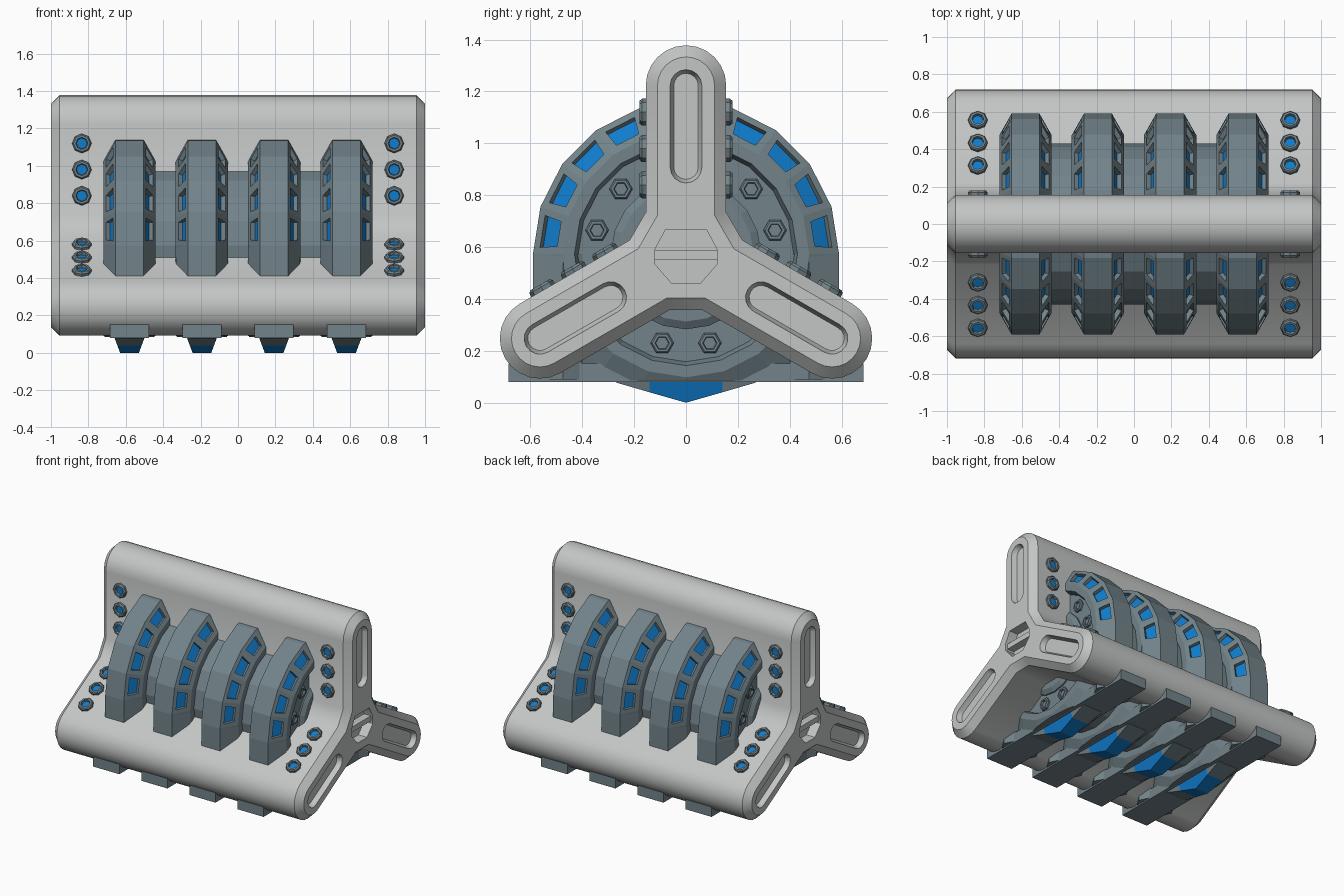
import bpy, bmesh, math
from mathutils import Vector, Matrix

if "Cube" in bpy.data.objects:
    bpy.data.objects.remove(bpy.data.objects["Cube"])

HUB = 0.573   # height of the common axis
ARMS = [math.radians(90 + 120 * k) for k in range(3)]


def material(name, rgb):
    m = bpy.data.materials.new(name)
    m.diffuse_color = (*rgb, 1)
    m.use_nodes = True
    m.node_tree.nodes["Principled BSDF"].inputs["Base Color"].default_value = m.diffuse_color
    return m


GREY = material("light grey", (0.55, 0.56, 0.56))
SLATE = material("slate", (0.17, 0.23, 0.255))
BLUE = material("bright blue", (0.005, 0.2, 0.6))


def loft(bm, loops):
    """Skin equal-length loops of points and cap both ends."""
    rows = [[bm.verts.new(p) for p in loop] for loop in loops]
    n = len(rows[0])
    for a, b in zip(rows, rows[1:]):
        for i in range(n):
            bm.faces.new((a[i], a[(i + 1) % n], b[(i + 1) % n], b[i]))
    bm.faces.new(rows[0])
    bm.faces.new(rows[-1])
    bmesh.ops.recalc_face_normals(bm, faces=bm.faces)


def finish(name, bm, *mats):
    me = bpy.data.meshes.new(name)
    bm.to_mesh(me)
    bm.free()
    ob = bpy.data.objects.new(name, me)
    bpy.context.collection.objects.link(ob)
    for m in mats:
        me.materials.append(m)
    return ob


def solid(name, loops, *mats):
    bm = bmesh.new()
    loft(bm, loops)
    return finish(name, bm, *mats)


def box(name, lo, hi, mat):
    loops = [[(x, lo[1], lo[2]), (x, hi[1], lo[2]), (x, hi[1], hi[2]), (x, lo[1], hi[2])]
             for x in (lo[0], hi[0])]
    return solid(name, loops, mat)


def ring(r, x, n=20):
    return [Vector((x, r * math.cos(2 * math.pi * i / n), HUB + r * math.sin(2 * math.pi * i / n)))
            for i in range(n)]


def arm_point(a, s, t, x):
    """Point s along an arm and t to its left, at position x."""
    c, d = math.cos(a), math.sin(a)
    return Vector((x, s * c - t * d, HUB + s * d + t * c))


def frame_outline(w, x):
    s0 = (0.215 - (0.155 - w) - w * math.sin(math.pi / 3)) / 0.5
    pts = []
    for a in ARMS:
        pts.append(arm_point(a, s0, -w, x))
        for i in range(13):
            t = math.pi * (i / 12 - 0.5)
            pts.append(arm_point(a, 0.65 + w * math.cos(t), w * math.sin(t), x))
        pts.append(arm_point(a, s0, w, x))
    return pts


def slot_outline(a, w, x):
    pts = []
    for s, start in ((0.65, -90), (0.335, 90)):
        for i in range(9):
            t = math.radians(start + i * 22.5)
            pts.append(arm_point(a, s + w * math.cos(t), w * math.sin(t), x))
    return pts


# Three-armed frame with chamfered ends
frame = solid("three_arm_frame", [frame_outline(0.11, -1), frame_outline(0.155, -0.955),
                                  frame_outline(0.155, 0.955), frame_outline(0.11, 1)], GREY)

# Slots and centre recess cut into both ends
hole = [(-0.08, 0.665), (-0.12, 0.59), (-0.12, 0.535), (-0.055, 0.46),
        (0.055, 0.46), (0.12, 0.535), (0.12, 0.59), (0.08, 0.665)]
cut = bmesh.new()
for side in (-1, 1):
    for a in ARMS:
        loft(cut, [slot_outline(a, 0.063, side * 1.01), slot_outline(a, 0.06, side * 0.995),
                   slot_outline(a, 0.047, side * 0.965)])
    loft(cut, [[(side * x, y, z) for y, z in hole] for x in (1.01, 0.93)])
cutter = finish("end_cutter", cut, GREY)
cutter.hide_render = True
mod = frame.modifiers.new("cut", 'BOOLEAN')
mod.operation, mod.object, mod.solver = 'DIFFERENCE', cutter, 'EXACT'
bpy.context.view_layer.objects.active = frame
frame.select_set(True)
bpy.ops.object.modifier_apply(modifier="cut")
bpy.data.objects.remove(cutter)
bpy.ops.object.shade_smooth_by_angle(angle=math.radians(36))
for side in (-1, 1):
    x0, x1 = sorted((side * 0.92, side * 0.985))
    box("centre_bar", (x0, -0.125, 0.55), (x1, 0.125, 0.588), GREY)

# Drum joining the wheels
solid("drum", [ring(0.43, -0.5), ring(0.43, 0.5)], SLATE)


def wheel(cx):
    prof = [(0.415, 0.1), (0.43, 0.14), (0.475, 0.14), (0.59, 0.075)]
    prof = [(r, -x) for r, x in prof] + [(r, x) for r, x in reversed(prof)]
    bm = bmesh.new()
    loft(bm, [ring(r, cx + x) for r, x in prof])
    # Blue windows in the chamfers of the upper half
    faces = []
    for f in bm.faces:
        c = f.calc_center_median()
        if abs(f.normal.x) > 0.3 and c.z > HUB and math.hypot(c.y, c.z - HUB) > 0.49:
            faces.append(f)
    bmesh.ops.inset_individual(bm, faces=faces, thickness=0.04)
    bmesh.ops.inset_individual(bm, faces=faces, thickness=0.0, depth=-0.025)
    for f in faces:
        f.material_index = 1
    # Flat underside
    res = bmesh.ops.bisect_plane(bm, geom=bm.verts[:] + bm.edges[:] + bm.faces[:],
                                 plane_co=(0, 0, 0.085), plane_no=(0, 0, 1), clear_inner=True)
    bmesh.ops.edgeloop_fill(bm, edges=[e for e in res['geom_cut'] if isinstance(e, bmesh.types.BMEdge)])
    finish("wheel", bm, SLATE, BLUE)

    # Straight legs under the wheel rim
    leg = [(0.40, -0.1), (0.475, -0.139), (0.59, -0.075), (0.59, 0.075), (0.475, 0.139), (0.40, 0.1)]
    for s in (-1, 1):
        solid("wheel_leg", [[(cx + x, s * y, z) for y, x in leg] for z in (0.09, HUB)], SLATE)

    # Foot bar and pointed glowing keel
    box("foot_bar", (cx - 0.105, -0.685, 0.08), (cx + 0.105, 0.685, 0.152), SLATE)
    loops = []
    for y, z in ((-0.27, 0.078), (-0.14, 0.04), (0, 0), (0.14, 0.04), (0.27, 0.078)):
        h = 0.05 + 0.03 * z / 0.08
        loops.append([(cx - 0.08, y, 0.085), (cx - h, y, z), (cx + h, y, z), (cx + 0.08, y, 0.085)])
    keel = solid("keel", loops, SLATE, BLUE)
    for p in keel.data.polygons:
        p.material_index = int(abs(p.center.y) < 0.14)


for cx in (-0.58, -0.193, 0.193, 0.58):
    wheel(cx)


def nut(name, pos, normal, r, height, sides, core):
    """Hollow nut with a sunken core, facing along normal."""
    bm = bmesh.new()
    prof = [(r, -0.01), (r, height * 0.6), (r * 0.85, height), (r * 0.62, height), (r * 0.55, height * 0.3)]
    loft(bm, [[(q * math.cos(2 * math.pi * i / sides), q * math.sin(2 * math.pi * i / sides), z)
               for i in range(sides)] for q, z in prof])
    bm.faces.ensure_lookup_table()
    bm.faces[-1].material_index = 1
    rot = Vector(normal).to_track_quat('Z', 'Y').to_matrix().to_4x4()
    bm.transform(Matrix.Translation(pos) @ rot)
    finish(name, bm, SLATE, core)


# Nuts and raised boss on the outer faces of the end wheels
for side in (-1, 1):
    solid("wheel_boss", [ring(0.29, side * 0.66), ring(0.29, side * 0.69), ring(0.26, side * 0.71)], SLATE)
    for k in range(12):
        a = math.radians(15 + 30 * k)
        nut("wheel_nut", (side * 0.68, 0.355 * math.cos(a), HUB + 0.355 * math.sin(a)),
            (side, 0, 0), 0.045, 0.02, 6, SLATE)

# Blue-centred nuts on the upper sides of the arms
for a, t in ((ARMS[0], 1), (ARMS[0], -1), (ARMS[1], -1), (ARMS[2], 1)):
    normal = arm_point(a, 0, t, 0) - Vector((0, 0, HUB))
    for x in (-0.835, 0.835):
        for s in (0.267, 0.407, 0.547):
            nut("arm_nut", arm_point(a, s, t * 0.155, x), normal, 0.052, 0.024, 8, BLUE)
